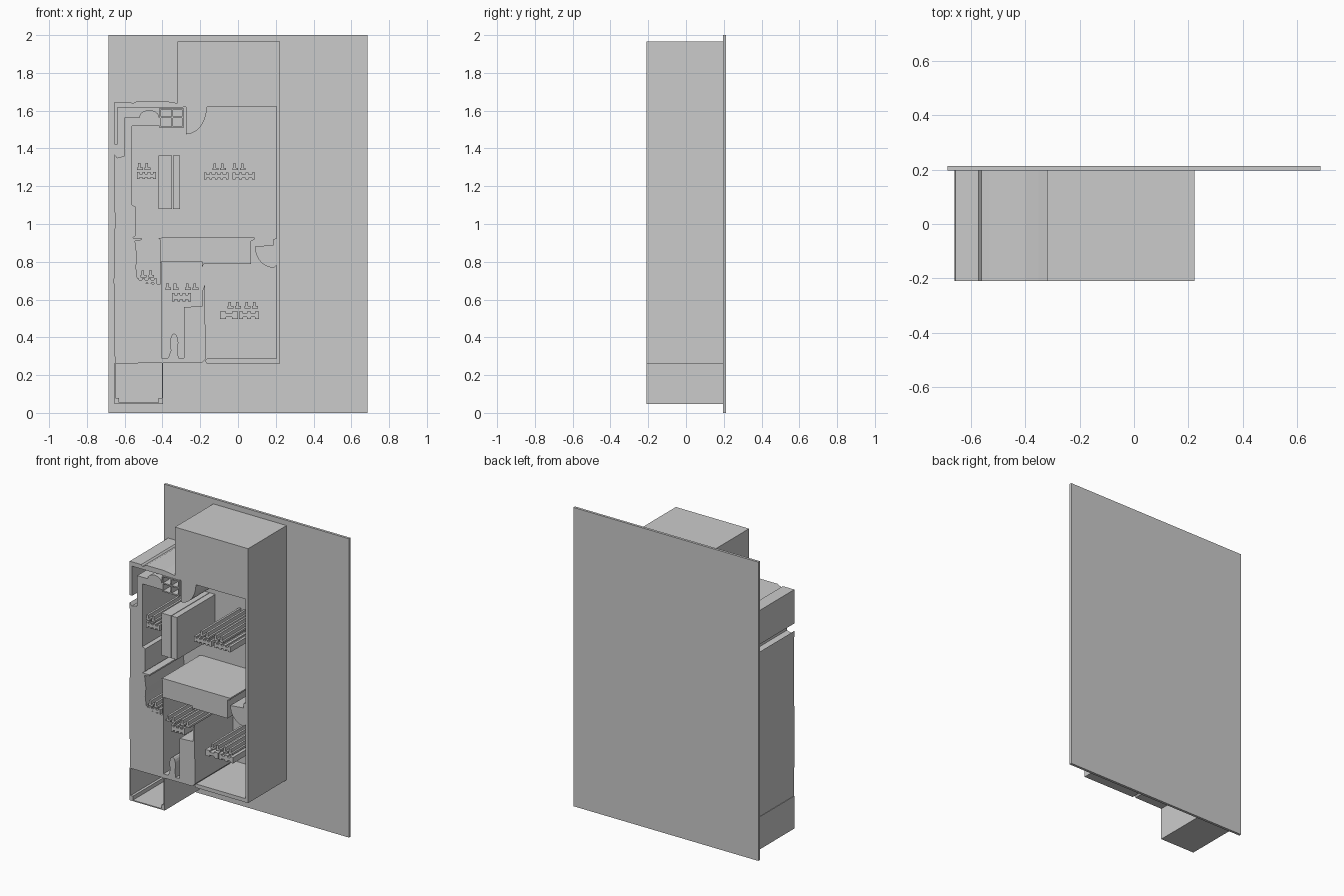
import bpy, bmesh, math

FRONT, BACK = -0.21, 0.196


def prism(name, pts, y0=FRONT, y1=BACK):
    """Extrude an (x, z) outline along y."""
    bm = bmesh.new()
    face = bm.faces.new([bm.verts.new((x, y0, z)) for x, z in pts])
    ext = bmesh.ops.extrude_face_region(bm, geom=[face])
    for v in ext["geom"]:
        if isinstance(v, bmesh.types.BMVert):
            v.co.y = y1
    bmesh.ops.recalc_face_normals(bm, faces=bm.faces)
    me = bpy.data.meshes.new(name)
    bm.to_mesh(me)
    bm.free()
    ob = bpy.data.objects.new(name, me)
    bpy.context.collection.objects.link(ob)
    return ob


def box(name, x0, x1, z0, z1, y0=FRONT, y1=BACK):
    return prism(name, [(x0, z0), (x1, z0), (x1, z1), (x0, z1)], y0, y1)


def arc(cx, cz, rx, rz, a0, a1, n):
    return [(cx + rx * math.cos(math.radians(a0 + (a1 - a0) * i / n)),
             cz + rz * math.sin(math.radians(a0 + (a1 - a0) * i / n)))
            for i in range(n + 1)]


def notched_bar(name, x0, x1, z0, z1, teeth):
    """Bar with square notches along its top and bottom edges."""
    step, d = (x1 - x0) / (2 * teeth - 1), (z1 - z0) * 0.25
    low, high = [], []
    for i in range(2 * teeth - 1):
        k = d if i % 2 else 0
        for x in (x0 + i * step, x0 + (i + 1) * step):
            low.append((x, z0 + k))
            high.append((x, z1 - k))
    prism(name, low + high[::-1])


def hook(name, x, z, w, h):
    """Small L-shaped bar."""
    prism(name, [(x, z), (x + w, z), (x + w, z + h * 0.35), (x + w * 0.6, z + h * 0.35),
                 (x + w * 0.6, z + h), (x + w * 0.15, z + h), (x + w * 0.15, z + h * 0.35),
                 (x, z + h * 0.35)])


# Backing plate
box("back_plate", -0.685, 0.685, 0, 2, 0.196, 0.213)

# Upper block with door swing, right wall and bottom wall in one outline
prism("upper_block_and_walls",
      [(-0.32, 1.965), (0.222, 1.965), (0.222, 0.262), (-0.165, 0.262), (-0.175, 0.275),
       (-0.165, 0.287), (0.204, 0.287), (0.204, 1.622)]
      + arc(-0.275, 1.62, 0.11, 0.145, 0, -90, 10)
      + [(-0.275, 1.62), (-0.29, 1.62), (-0.29, 1.637), (-0.32, 1.637)])

# Left solid strip, with the small room's bottom wall, rounded fixture and tall cabinet
prism("left_wall_and_cabinet",
      [(-0.652, 0.262), (-0.19, 0.265), (-0.172, 0.285), (-0.175, 0.68), (-0.187, 0.65),
       (-0.187, 0.565), (-0.285, 0.56), (-0.285, 0.29), (-0.315, 0.29), (-0.32, 0.33)]
      + arc(-0.338, 0.37, 0.022, 0.05, -20, 200, 10)
      + [(-0.355, 0.33), (-0.37, 0.29), (-0.405, 0.29), (-0.405, 0.8), (-0.413, 0.8),
         (-0.413, 0.68), (-0.53, 0.69), (-0.54, 0.77), (-0.535, 0.83), (-0.545, 0.91),
         (-0.51, 0.915), (-0.51, 0.925), (-0.56, 0.925), (-0.54, 0.94), (-0.54, 1.09),
         (-0.56, 1.1), (-0.56, 1.52), (-0.41, 1.52), (-0.41, 1.565), (-0.6, 1.565),
         (-0.6, 1.36), (-0.64, 1.35), (-0.655, 1.37), (-0.652, 1.0), (-0.658, 0.7)])

# Upper-left outer wall strip with a raised sill
prism("corner_wall",
      [(-0.655, 1.42), (-0.637, 1.42), (-0.637, 1.618), (-0.29, 1.618), (-0.29, 1.637),
       (-0.31, 1.637), (-0.35, 1.645), (-0.4, 1.652), (-0.53, 1.652), (-0.56, 1.637),
       (-0.57, 1.647), (-0.655, 1.647)])

# Oval basin and cooktop grid
prism("basin", arc(-0.47, 1.565, 0.052, 0.038, 0, 345, 23))
for i, x in enumerate((-0.415, -0.352, -0.297)):
    box(f"cooktop_upright_{i}", x, x + 0.008, 1.51, 1.615)
for i, z in enumerate((1.508, 1.56, 1.607)):
    box(f"cooktop_rail_{i}", -0.415, -0.289, z, z + 0.008)

# Free-standing tall cabinet: two slabs with a narrow joint
box("tall_cabinet_left", -0.42, -0.349, 1.08, 1.363)
box("tall_cabinet_right", -0.345, -0.306, 1.08, 1.363)

# Middle block
prism("middle_block",
      [(-0.413, 0.915), (-0.42, 0.925), (-0.4, 0.928), (0.088, 0.928), (0.088, 0.918),
       (0.07, 0.91), (0.07, 0.788), (-0.182, 0.788), (-0.19, 0.77), (-0.19, 0.802),
       (-0.413, 0.802)])

# Lower door swing
prism("lower_door_swing",
      [(0.207, 0.925), (0.188, 0.92), (0.188, 0.89)]
      + arc(0.19, 0.88, 0.1, 0.112, 180, 270, 10) + [(0.207, 0.785)])

# Balcony: thin tray with corner posts
box("balcony_left_wall", -0.655, -0.648, 0.05, 0.265)
box("balcony_right_wall", -0.403, -0.396, 0.05, 0.265)
box("balcony_floor", -0.655, -0.396, 0.047, 0.054)
for side, x in (("left", -0.652), ("right", -0.42)):
    box(f"balcony_post_{side}", x, x + 0.021, 0.05, 0.08)

# Small notched fixtures inside each room: (x0, x1, z0, z1, teeth)
bars = [(-0.18, -0.05, 1.235, 1.272, 5), (-0.03, 0.09, 1.235, 1.272, 4),
        (-0.535, -0.435, 1.237, 1.275, 4), (-0.095, 0.0, 0.497, 0.537, 2),
        (0.005, 0.11, 0.497, 0.537, 3), (-0.35, -0.25, 0.59, 0.635, 4),
        (-0.54, -0.43, 0.68, 0.712, 4)]
for i, b in enumerate(bars):
    notched_bar(f"notched_fixture_{i}", *b)

# Pairs of L-shaped bars above them: (x, z)
pairs = [(-0.135, 1.285), (-0.03, 1.285), (-0.535, 1.287), (-0.055, 0.552),
         (0.035, 0.552), (-0.385, 0.65), (-0.28, 0.65), (-0.515, 0.718)]
for i, (x, z) in enumerate(pairs):
    for j in range(2):
        hook(f"hook_bar_{i}_{j}", x + j * 0.04, z, 0.031, 0.036)
